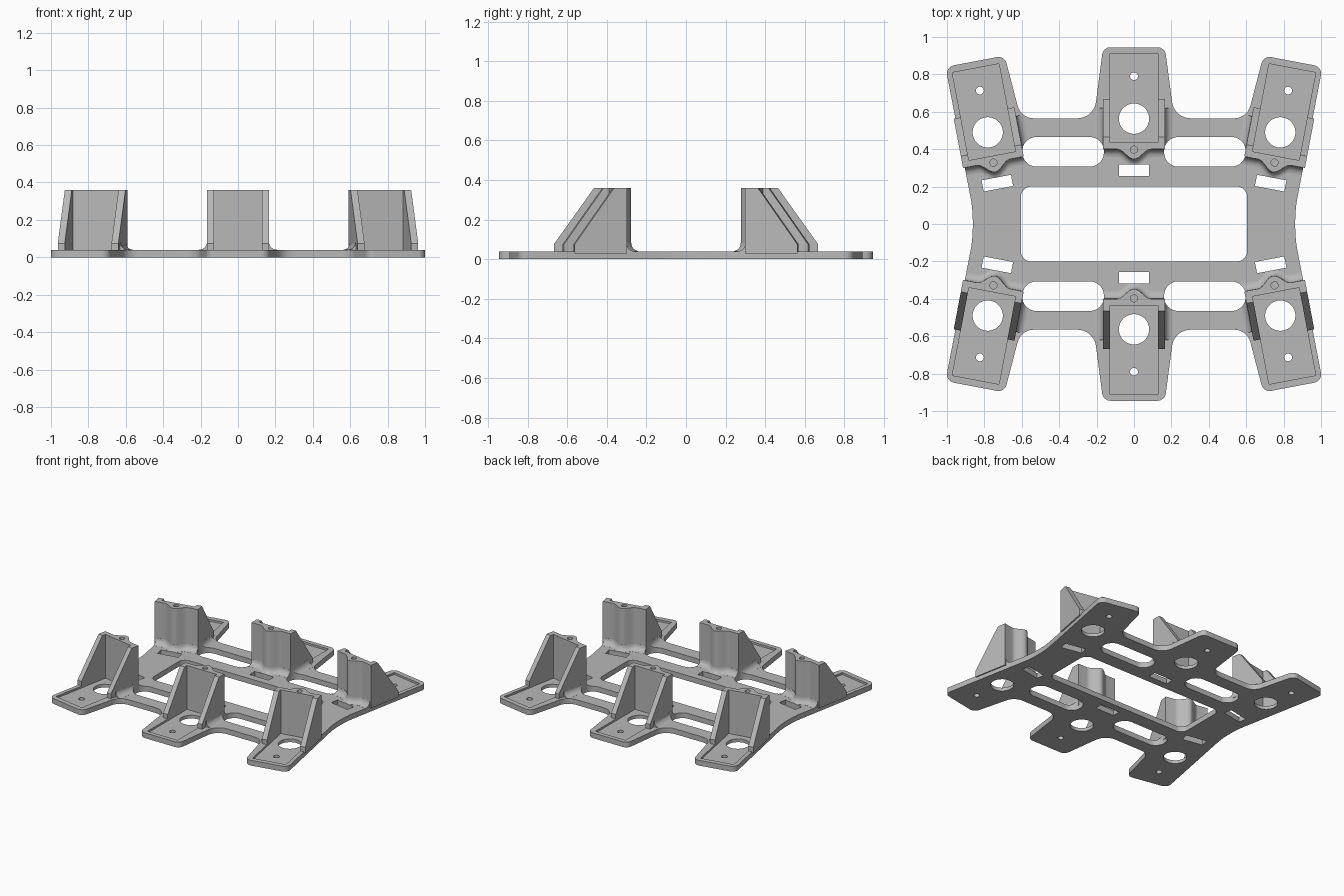
import bpy, bmesh, math
from mathutils import Matrix, Vector

if "Cube" in bpy.data.objects:
    bpy.data.objects.remove(bpy.data.objects["Cube"], do_unlink=True)

grey = bpy.data.materials.new("plain_grey")
grey.use_nodes = True
COLOUR = (0.48, 0.48, 0.48, 1)
grey.diffuse_color = COLOUR
grey.node_tree.nodes["Principled BSDF"].inputs["Base Color"].default_value = COLOUR

THICK, TOP = 0.04, 0.36        # plate thickness, bracket height
HALF, INNER = 0.165, 0.127     # bracket outer and inner half widths
BACK, FRONT = 0.435, 0.668     # bracket wall inner face, side wall tip
TILT = math.radians(10.7)


def loft(bm, rings, matrix=Matrix()):
    """Closed solid through rings of 3D points."""
    loops = [[bm.verts.new(matrix @ Vector(p)) for p in ring] for ring in rings]
    n = len(loops[0])
    bm.faces.new(loops[0][::-1])
    bm.faces.new(loops[-1])
    for a, b in zip(loops, loops[1:]):
        for i in range(n):
            j = (i + 1) % n
            bm.faces.new((a[i], a[j], b[j], b[i]))


def prism(bm, points, z0, z1, matrix=Matrix()):
    loft(bm, [[(x, y, z) for x, y in points] for z in (z0, z1)], matrix)


def box(x0, x1, y0, y1):
    return [(x0, y0), (x1, y0), (x1, y1), (x0, y1)]


def circle(y, r, n=32):
    return [(r * math.cos(2 * math.pi * i / n), y + r * math.sin(2 * math.pi * i / n))
            for i in range(n)]


def rounded(corners, steps=8):
    """Replace each (x, y, radius) corner by an arc."""
    result = []
    for i, (x, y, r) in enumerate(corners):
        p = Vector((x, y))
        a = (Vector(corners[i - 1][:2]) - p).normalized()
        b = (Vector(corners[(i + 1) % len(corners)][:2]) - p).normalized()
        half = a.angle(b) / 2
        centre = p + (a + b).normalized() * r / math.sin(half)
        start = p + a * r / math.tan(half) - centre
        end = p + b * r / math.tan(half) - centre
        turn = math.atan2(start.x * end.y - start.y * end.x, start.dot(end))
        for k in range(steps + 1):
            t = turn * k / steps
            result.append((centre.x + start.x * math.cos(t) - start.y * math.sin(t),
                           centre.y + start.x * math.sin(t) + start.y * math.cos(t)))
    return result


def finish(bm, name):
    bmesh.ops.recalc_face_normals(bm, faces=bm.faces)
    mesh = bpy.data.meshes.new(name)
    bm.to_mesh(mesh)
    bm.free()
    mesh.materials.append(grey)
    obj = bpy.data.objects.new(name, mesh)
    bpy.context.collection.objects.link(obj)
    return obj


def boolean(obj, other, operation):
    """Apply a boolean and remove the helper."""
    mod = obj.modifiers.new("cut", "BOOLEAN")
    mod.object, mod.operation, mod.solver = other, operation, "EXACT"
    bpy.context.view_layer.objects.active = obj
    bpy.ops.object.modifier_apply(modifier=mod.name)
    bpy.data.objects.remove(other, do_unlink=True)


def smooth(obj):
    bpy.ops.object.select_all(action="DESELECT")
    obj.select_set(True)
    bpy.context.view_layer.objects.active = obj
    bpy.ops.object.shade_smooth_by_angle(angle=math.radians(30))


def foot(offset, y_end, z):
    """Bracket footprint with a rounded screw boss on the rear wall."""
    w = HALF + offset
    xs = [-w] + [0.09 * i / 12 for i in range(-12, 13)] + [w]
    pts = [(-w, y_end, z)]
    for x in xs:
        bump = 0.5 + 0.5 * math.cos(math.pi * min(abs(x) / 0.09, 1))
        pts.append((x, 0.40 - offset - 0.053 * bump, z))
    return pts + [(w, y_end, z)]


# Six leg stations, all modelled in the frame of the rear middle one
HOLE_Y = 0.563
stations = {}
for side, flip in (("rear", 0), ("front", math.pi)):
    half_turn = Matrix.Rotation(flip, 4, "Z")
    stations[side + "_middle"] = half_turn
    for s in (-1, 1):
        label = "left" if (s > 0) == (flip == 0) else "right"
        stations[side + "_" + label] = (half_turn @ Matrix.Translation((s * 0.782, 0.49, 0))
                                        @ Matrix.Rotation(-s * TILT, 4, "Z")
                                        @ Matrix.Translation((0, -HOLE_Y, 0)))

# Plate outline: one quarter, mirrored twice
quarter = [(0.165, 0.945, 0.045), (0.215, 0.565, 0.1), (0.605, 0.565, 0.09),
           (0.692, 0.90, 0.045), (1.008, 0.84, 0.045), (0.862, 0.08, 0.7)]
right = quarter + [(x, -y, r) for x, y, r in reversed(quarter)]
outline = rounded(right + [(-x, y, r) for x, y, r in reversed(right)])

bm = bmesh.new()
prism(bm, outline, 0, THICK)
plate = finish(bm, "base_plate")

# Concave fillets where the brackets meet the plate, trimmed to its outline
R = 0.042
bm = bmesh.new()
for m in stations.values():
    rings = [foot(R, 0.62, 0.02)]
    for k in range(7):
        a = math.pi / 2 * k / 6
        rings.append(foot(R * (1 - math.sin(a)) + 0.0005, 0.62,
                          THICK + R * (1 - math.cos(a)) + 0.0005))
    loft(bm, rings, m)
fillets = finish(bm, "fillets")
bm = bmesh.new()
prism(bm, outline, -0.1, 0.3)
boolean(fillets, finish(bm, "trim"), "INTERSECT")
boolean(plate, fillets, "UNION")

# Shallow pockets in the pads
bm = bmesh.new()
for m in stations.values():
    prism(bm, box(-INNER, INNER, BACK, 0.912), THICK - 0.015, 0.2, m)
boolean(plate, finish(bm, "pockets"), "DIFFERENCE")

# Through holes: round holes, cable slots, long slots, central opening
bm = bmesh.new()
for m in stations.values():
    for shape in (circle(HOLE_Y, 0.081, 48), circle(0.79, 0.021, 24),
                  box(-0.08, 0.08, 0.256, 0.317)):
        prism(bm, shape, -0.1, 0.2, m)


def round_box(x, y, w, h, r):
    return rounded([(x - w, y - h, r), (x + w, y - h, r), (x + w, y + h, r), (x - w, y + h, r)])


for sx in (-1, 1):
    for sy in (-1, 1):
        prism(bm, round_box(sx * 0.379, sy * 0.386, 0.218, 0.079, 0.075), -0.1, 0.2)
prism(bm, round_box(0, 0, 0.605, 0.2, 0.055), -0.1, 0.2)
boolean(plate, finish(bm, "holes"), "DIFFERENCE")
smooth(plate)

# Upright bracket: block, hollowed, sloped at the front, with a screw hole
bm = bmesh.new()
loft(bm, [foot(0, FRONT, 0.03), foot(0, FRONT, TOP)])
bracket = finish(bm, "rear_middle_bracket")
bm = bmesh.new()
prism(bm, box(-INNER, INNER, BACK, 1), -0.1, 0.6)
boolean(bracket, finish(bm, "hollow"), "DIFFERENCE")
bm = bmesh.new()
slope = [(FRONT, 0.075), (0.8, 0.075), (0.8, 0.5), (0.365, 0.5)]
loft(bm, [[(x, y, z) for y, z in slope] for x in (-0.3, 0.3)])
boolean(bracket, finish(bm, "slope"), "DIFFERENCE")
bm = bmesh.new()
prism(bm, circle(0.398, 0.019, 24), 0.16, 0.5)
boolean(bracket, finish(bm, "screw_hole"), "DIFFERENCE")
smooth(bracket)

for name, m in stations.items():
    if name != "rear_middle":
        copy = bpy.data.objects.new(name + "_bracket", bracket.data)
        copy.matrix_world = m
        bpy.context.collection.objects.link(copy)
